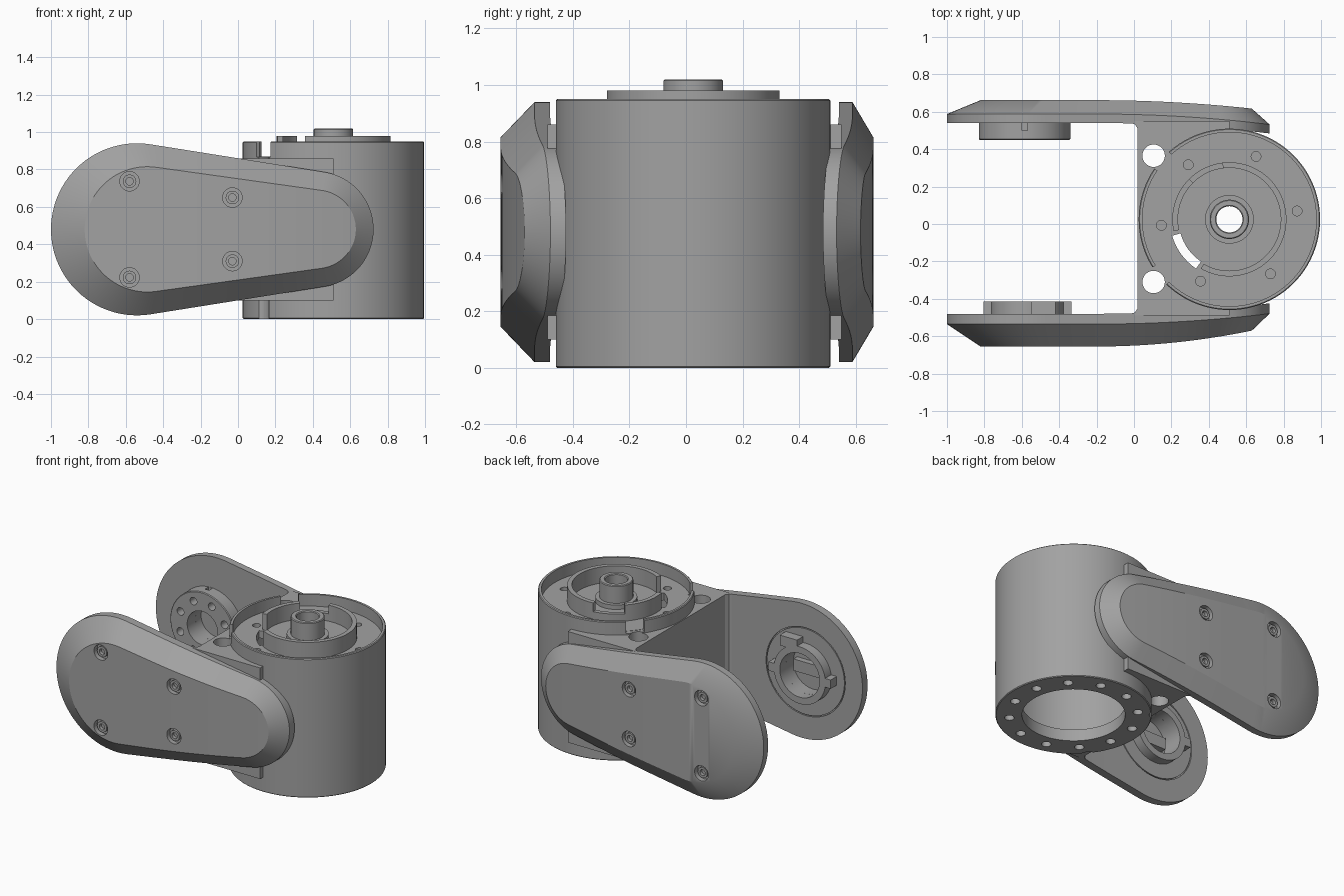
import bpy, bmesh
from math import pi, cos, sin, acos, radians

cube = bpy.data.objects.get("Cube")
if cube:
    bpy.data.objects.remove(cube)

grey = bpy.data.materials.new("metal grey")
grey.use_nodes = True
colour = (0.36, 0.36, 0.36, 1)
grey.diffuse_color = colour
grey.node_tree.nodes["Principled BSDF"].inputs["Base Color"].default_value = colour

CX, CY = 0.51, 0.025      # housing axis
MID = 0.48                # arm height


def finish(name, bm):
    bmesh.ops.remove_doubles(bm, verts=bm.verts, dist=1e-5)
    bmesh.ops.recalc_face_normals(bm, faces=bm.faces)
    mesh = bpy.data.meshes.new(name)
    bm.to_mesh(mesh)
    bm.free()
    mesh.materials.append(grey)
    ob = bpy.data.objects.new(name, mesh)
    bpy.context.collection.objects.link(ob)
    return ob


def lathe(name, profile, centre, axis="z", segs=96):
    """Spin (radius, height) points; a profile starting on the axis stays open."""
    bm = bmesh.new()
    rings = []
    for r, h in profile:
        ring = []
        for k in range(segs):
            u = centre[0] + r * cos(2 * pi * k / segs)
            v = centre[1] + r * sin(2 * pi * k / segs)
            ring.append(bm.verts.new((u, v, h) if axis == "z" else (u, h, v)))
        rings.append(ring)
    pairs = list(zip(rings, rings[1:]))
    if profile[0][0] > 0:
        pairs.append((rings[-1], rings[0]))
    for a, b in pairs:
        for k in range(segs):
            n = (k + 1) % segs
            bm.faces.new((a[k], a[n], b[n], b[k]))
    return finish(name, bm)


def disc(name, r, h0, h1, centre, axis="z", segs=32):
    return lathe(name, [(0, h0), (r, h0), (r, h1), (0, h1)], centre, axis, segs)


def prism(name, outline, z0, z1):
    bm = bmesh.new()
    low = [bm.verts.new((x, y, z0)) for x, y in outline]
    top = [bm.verts.new((x, y, z1)) for x, y in outline]
    bm.faces.new(low)
    bm.faces.new(top)
    for k in range(len(low)):
        n = (k + 1) % len(low)
        bm.faces.new((low[k], low[n], top[n], top[k]))
    return finish(name, bm)


def box(name, x0, x1, y0, y1, z0, z1):
    return prism(name, [(x0, y0), (x1, y0), (x1, y1), (x0, y1)], z0, z1)


def sector(r0, r1, a0, a1, z0, z1):
    steps = [radians(a0 + (a1 - a0) * k / 12) for k in range(13)]
    pts = [(CX + r1 * cos(a), CY + r1 * sin(a)) for a in steps]
    pts += [(CX + r0 * cos(a), CY + r0 * sin(a)) for a in reversed(steps)]
    return prism("cutter", pts, z0, z1)


def cut(ob, cutter):
    mod = ob.modifiers.new("cut", "BOOLEAN")
    mod.operation = "DIFFERENCE"
    mod.solver = "EXACT"
    mod.object = cutter
    bpy.context.view_layer.objects.active = ob
    bpy.ops.object.modifier_apply(modifier=mod.name)
    bpy.data.objects.remove(cutter)


def polar(r, degrees, centre):
    a = radians(degrees)
    return centre[0] + r * cos(a), centre[1] + r * sin(a)


# Round housing: open tray on top, hollow below, with a central tube
axis = (CX, CY)
housing = lathe("housing", [
    (0.07, 0.82), (0.07, 1.015), (0.075, 1.02), (0.1, 1.02), (0.105, 1.015),
    (0.105, 0.9), (0.13, 0.9), (0.13, 0.87), (0.275, 0.87), (0.275, 0.98),
    (0.305, 0.98), (0.305, 0.87), (0.465, 0.87), (0.465, 0.95), (0.48, 0.95),
    (0.485, 0.945), (0.485, 0.005), (0.48, 0), (0.32, 0), (0.32, 0.08),
    (0.44, 0.08), (0.44, 0.82)], axis)
for a in (127, 67, 7, -53, -115, 185):            # tray bolt holes
    cut(housing, disc("cutter", 0.026, 0.7, 0.9, polar(0.365, a, axis)))
for k in range(12):                               # base flange holes
    cut(housing, disc("cutter", 0.03, -0.1, 0.2, polar(0.4, k * 30 + 15, axis)))
cut(housing, sector(0.26, 0.32, 192, 240, 0.871, 1.1))   # gap in inner ring
cut(housing, sector(0.26, 0.32, 97, 135, 0.92, 1.1))     # low step in inner ring
cut(housing, sector(0.272, 0.318, 196, 236, 0.7, 1.1))   # cable slot
for a in (139, 219):                              # gaps in the rim
    cut(housing, sector(0.45, 0.5, a - 7, a + 7, 0.868, 1.1))

# Web joining the housing to both arms, with rounded inner corners
web = prism("web", [
    (CX, -0.49), (-0.02, -0.49), (-0.02, -0.48), (0.005, -0.473), (0.02, -0.45),
    (0.02, 0.51), (0.005, 0.533), (-0.02, 0.54), (-0.02, 0.55), (CX, 0.55)], 0.1, 0.86)
cut(web, disc("cutter", 0.475, 0, 1, axis, segs=96))
for y in (0.365, -0.31):                          # cable holes beside the housing
    for part in (web, housing):
        cut(part, disc("cutter", 0.06, -0.1, 1.1, (0.105, y)))


def stadium(xb, rb, xs, rs):
    """Tapered rounded outline as (x, z): upper half, then lower half mirrored."""
    t = acos((rb - rs) / (xs - xb))
    big = [(xb + rb * cos(a), rb * sin(a)) for a in (pi + (t - pi) * k / 24 for k in range(25))]
    small = [(xs + rs * cos(a), rs * sin(a)) for a in (t - t * k / 20 for k in range(21))]
    (x0, z0), (x1, z1) = big[-1], small[0]
    line = [(x0 + (x1 - x0) * k / 16, z0 + (z1 - z0) * k / 16) for k in range(1, 16)]
    upper = big + line + small
    return upper + [(x, -z) for x, z in reversed(upper[1:-1])]


def arm(name, side, inner, plate, outer, bend):
    """Flat plate and chamfered cover, both bending inward towards the housing."""
    base = stadium(-0.54, 0.46, 0.415, 0.31)
    face = stadium(-0.485, 0.335, 0.42, 0.21)
    bm = bmesh.new()
    rings = []
    for outline, y, b in ((base, inner, 0.045), (base, plate, 0.045), (face, outer, bend)):
        rings.append([bm.verts.new((x, side * (y - b * (max(0, x + 0.2) / 0.83) ** 2), MID + z))
                      for x, z in outline])
    n = len(base)
    for a, b in zip(rings, rings[1:]):
        for k in range(n):
            m = (k + 1) % n
            bm.faces.new((a[k], a[m], b[m], b[k]))
    for ring in (rings[0], rings[-1]):
        for k in range(n // 2):
            quad = [ring[k], ring[k + 1], ring[n - k - 1], ring[-k]]
            bm.faces.new(list(dict.fromkeys(quad)))
    ob = finish(name, bm)
    # Recessed screws in the cover
    for x, dz in ((-0.58, 0.257), (-0.03, 0.17)):
        for z in (MID - dz, MID + dz):
            cut(ob, disc("cutter", 0.052, side * (outer - 0.035), side * (outer + 0.1), (x, z), "y"))
            lathe(name + "_screw", [(0.02, side * (outer - 0.04)), (0.036, side * (outer - 0.04)),
                                    (0.036, side * (outer - 0.012)), (0.02, side * (outer - 0.012))],
                  (x, z), "y", 24)
    return ob


front_arm = arm("front_arm", -1, 0.48, 0.535, 0.655, 0.085)
back_arm = arm("back_arm", 1, 0.54, 0.588, 0.662, 0.045)

# Back arm hub: thick bolted ring around a pocket
hub = (-0.585, MID)
cut(back_arm, disc("cutter", 0.115, 0.5, 0.6, hub, "y", 48))
back_hub = lathe("back_hub", [(0.115, 0.45), (0.24, 0.45), (0.245, 0.455), (0.245, 0.545),
                              (0.115, 0.545)], hub, "y")
for k in range(8):
    cut(back_hub, disc("cutter", 0.026, 0.4, 0.52, polar(0.18, k * 45 + 22, hub), "y", 24))
cut(back_hub, box("cutter", -0.6, -0.57, 0.5, 0.539, 0.69, 0.8))

# Front arm hub: thin ring with three keys, a pocket and a shallow groove
hub = (-0.57, MID)
cut(front_arm, disc("cutter", 0.15, -0.56, -0.4, hub, "y", 48))
cut(front_arm, lathe("cutter", [(0.293, -0.49), (0.3, -0.49), (0.3, -0.4), (0.293, -0.4)], hub, "y"))
lathe("front_hub", [(0.15, -0.485), (0.195, -0.485), (0.195, -0.415), (0.15, -0.415)], hub, "y")
for x0, x1, z0, z1 in ((-0.805, -0.75, -0.03, 0.03), (-0.39, -0.335, -0.03, 0.03),
                       (-0.55, -0.42, 0.165, 0.235)):
    box("front_hub_key", x0, x1, -0.485, -0.415, MID + z0, MID + z1)
box("front_hub_bar", -0.69, -0.45, -0.565, -0.52, MID - 0.04, MID + 0.04)

# Smooth curved faces, sharp edges
bpy.ops.object.select_all(action="DESELECT")
for ob in bpy.context.collection.objects:
    if ob.type == "MESH" and ob.data.materials and ob.data.materials[0] == grey:
        ob.select_set(True)
        bpy.context.view_layer.objects.active = ob
bpy.ops.object.shade_smooth_by_angle(angle=radians(30))
